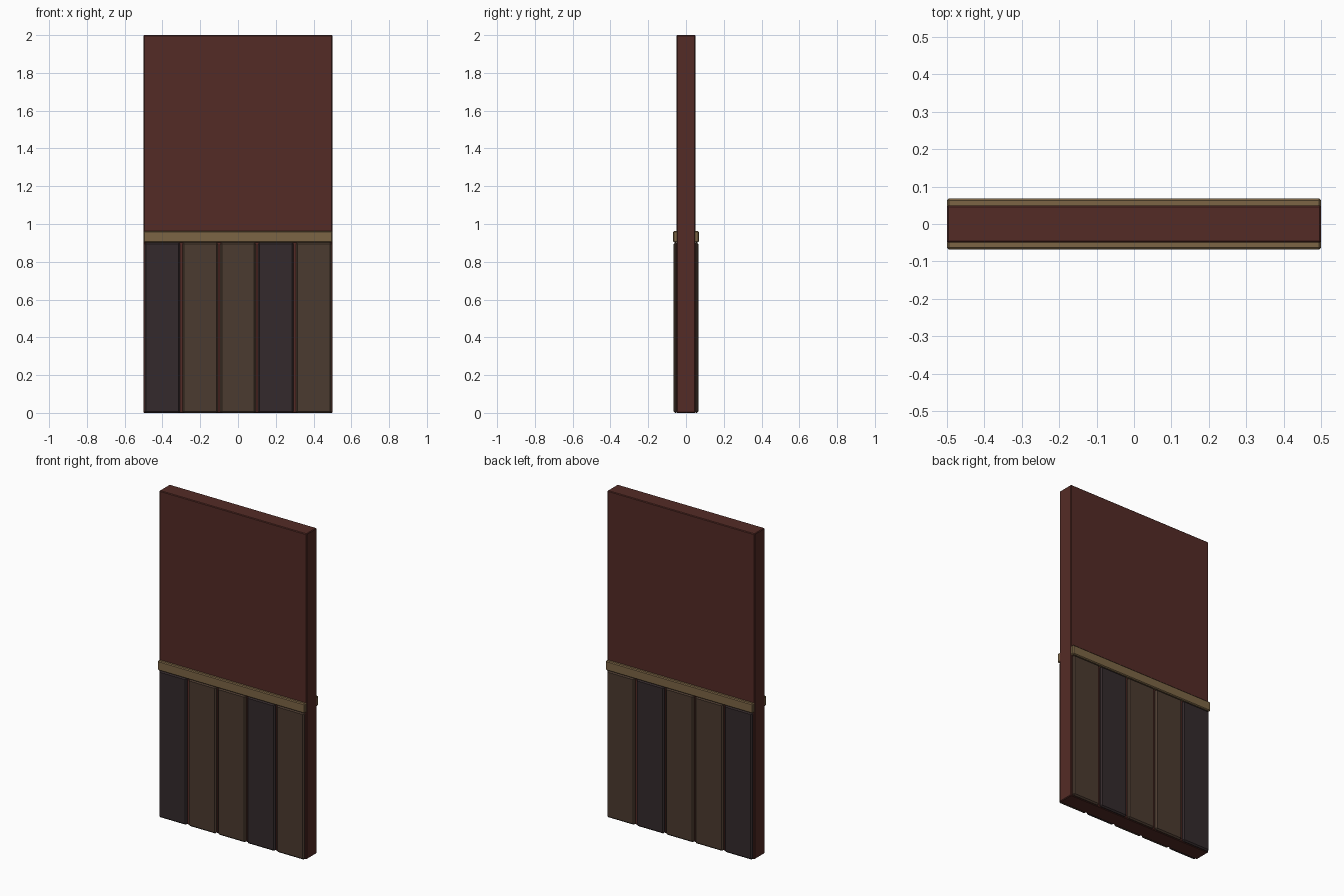
import bpy, bmesh

if "Cube" in bpy.data.objects:
    bpy.data.objects.remove(bpy.data.objects["Cube"])


def material(name, rgb):
    m = bpy.data.materials.new(name)
    m.diffuse_color = (*rgb, 1)
    m.use_nodes = True
    m.node_tree.nodes["Principled BSDF"].inputs["Base Color"].default_value = m.diffuse_color
    return m


RED = material("red_wall", (0.088, 0.024, 0.019))
BROWN = material("brown_wood", (0.07, 0.043, 0.029))
DARK = material("dark_wood", (0.034, 0.023, 0.025))
TAN = material("tan_trim", (0.2, 0.13, 0.06))


def box(name, x, y, z, mat, bevel):
    """Bevelled box spanning the given (min, max) ranges."""
    bm = bmesh.new()
    bmesh.ops.create_cube(bm, size=1)
    for v in bm.verts:
        v.co = [r[0] if c < 0 else r[1] for c, r in zip(v.co, (x, y, z))]
    bmesh.ops.bevel(bm, geom=bm.edges[:], offset=bevel, segments=1,
                    affect='EDGES', profile=0.5)
    me = bpy.data.meshes.new(name)
    bm.to_mesh(me)
    bm.free()
    me.materials.append(mat)
    ob = bpy.data.objects.new(name, me)
    bpy.context.collection.objects.link(ob)
    return ob


# Wall slab
box("wall_core", (-0.5, 0.5), (-0.05, 0.05), (0, 2), RED, 0.004)

plank_mats = [DARK, BROWN, BROWN, DARK, BROWN]
for side, s in (("front", -1), ("back", 1)):
    # Wainscot planks on the lower half
    for i, mat in enumerate(plank_mats):
        cx = -0.4 + 0.2 * i
        box(f"{side}_plank_{i + 1}", (cx - 0.094, cx + 0.094),
            sorted((s * 0.045, s * 0.066)), (0, 0.902), mat, 0.008)
    # Chair rail above the planks
    box(f"{side}_rail", (-0.5, 0.5), sorted((s * 0.043, s * 0.068)),
        (0.903, 0.962), TAN, 0.005)
